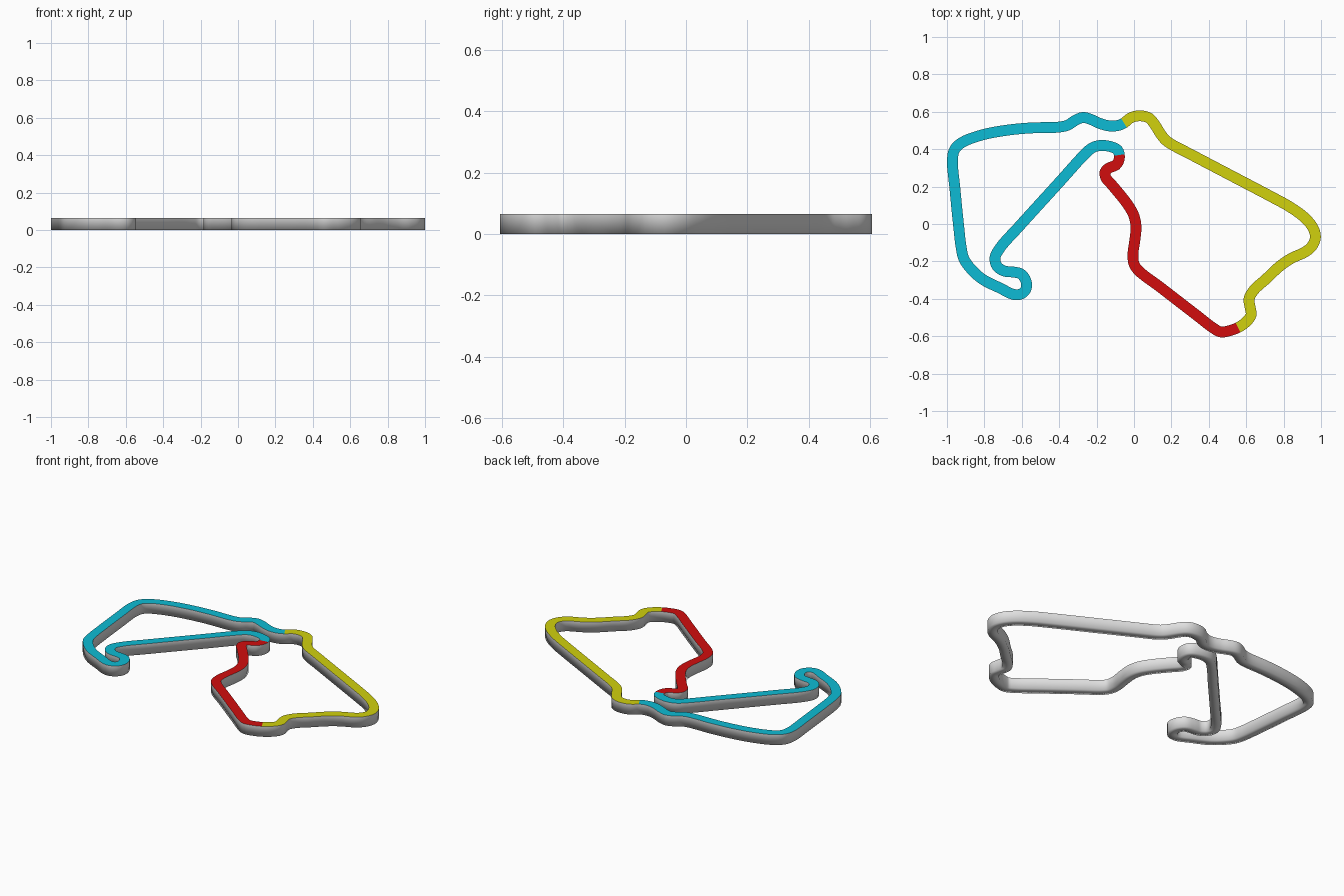
import bpy, bmesh
from mathutils import Vector

if "Cube" in bpy.data.objects:
    bpy.data.objects.remove(bpy.data.objects["Cube"])

UNIT = 187.0          # plan units per scene unit
HALF_W = 5.4 / UNIT   # half the ribbon width
HEIGHT = 0.065
STEP = 0.012          # spacing of cross-sections

# Centreline of the circuit, one list per coloured sector
sector_1 = [(-10, 101), (-3, 106.3), (6, 108.2), (15, 106), (21, 99), (26, 91), (31, 84.5),
            (37, 80), (56, 70), (96, 49), (136, 28), (156, 17), (171, 6), (179, -4),
            (181.4, -13), (178, -22), (171, -28), (158, -34), (146, -42), (132, -55),
            (120, -66), (115, -75), (116, -83), (117, -91), (112, -98)]
sector_2 = [(104, -103.5), (96, -106.5), (87, -108), (80, -104.5), (61, -90), (26, -63), (5, -47),
            (0, -40), (-1, -30), (1, -15), (2, -3), (0, 8), (-6, 19), (-22, 39),
            (-28, 46), (-29, 52), (-25, 56), (-18, 59), (-15, 64)]
sector_3 = [(-14.7, 69), (-16.5, 74), (-24, 77.5), (-34, 78.5), (-42, 76), (-50, 69), (-74, 42.5),
            (-114, -1.5), (-134, -24), (-139, -34), (-137, -42), (-130, -47), (-121, -48),
            (-113, -50), (-108, -57), (-108, -65), (-113, -70), (-120, -70.5), (-134, -64),
            (-151, -55.5), (-162, -46), (-170, -35), (-173, -22), (-175, -5), (-179, 35),
            (-181.5, 65), (-179, 75), (-171, 82), (-152, 89), (-129, 93.5), (-104, 96),
            (-74, 97), (-66, 99), (-58, 104), (-51, 106.5), (-43, 104.5), (-34, 100.5),
            (-24, 98), (-16, 98.5)]


def material(name, rgb):
    m = bpy.data.materials.new(name)
    m.diffuse_color = (*rgb, 1.0)
    m.use_nodes = True
    m.node_tree.nodes["Principled BSDF"].inputs["Base Color"].default_value = m.diffuse_color
    return m


def spline(p0, p1, p2, p3, t):
    """Centripetal spline between p1 and p2, which keeps straights straight."""
    a = (p1 - p0).length ** 0.5
    b = (p2 - p1).length ** 0.5
    c = (p3 - p2).length ** 0.5
    m1 = (p2 - p1) + b * ((p1 - p0) / a - (p2 - p0) / (a + b))
    m2 = (p2 - p1) + b * ((p3 - p2) / c - (p3 - p1) / (b + c))
    return ((2 * t**3 - 3 * t**2 + 1) * p1 + (t**3 - 2 * t**2 + t) * m1
            + (3 * t**2 - 2 * t**3) * p2 + (t**3 - t**2) * m2)


# Sample the closed centreline, remembering each sample's sector
sectors = [sector_1, sector_2, sector_3]
points = [Vector(p) / UNIT for s in sectors for p in s]
owner = [i + 1 for i, s in enumerate(sectors) for _ in s]
n = len(points)
path, colour = [], []
for i in range(n):
    q = [points[(i + k) % n] for k in (-1, 0, 1, 2)]
    count = min(8, max(3, round((q[2] - q[1]).length / STEP)))
    for k in range(count):
        path.append(spline(*q, k / count))
        colour.append(owner[i])

# Sweep a rectangular section round the loop
bm = bmesh.new()
rings = []
total = len(path)
for i, p in enumerate(path):
    d = (path[(i + 1) % total] - path[i - 1]).normalized()
    side = Vector((-d.y, d.x)) * HALF_W
    left, right = p + side, p - side
    rings.append([bm.verts.new((*left, HEIGHT)), bm.verts.new((*right, HEIGHT)),
                  bm.verts.new((*right, 0)), bm.verts.new((*left, 0))])
for i in range(total):
    a, b = rings[i], rings[(i + 1) % total]
    for k in range(4):
        j = (k + 1) % 4
        f = bm.faces.new((a[k], a[j], b[j], b[k]))
        f.smooth = k != 0
        f.material_index = colour[i] if k == 0 else 0   # only the top is coloured
bmesh.ops.recalc_face_normals(bm, faces=bm.faces)

# Crisp rim between the coloured top and the walls
for e in bm.edges:
    if len({f.smooth for f in e.link_faces}) == 2:
        e.smooth = False

mesh = bpy.data.meshes.new("circuit_ribbon")
bm.to_mesh(mesh)
bm.free()
for m in (material("light grey", (0.75, 0.75, 0.75)),
          material("yellow", (0.64, 0.64, 0.004)),
          material("red", (0.64, 0.004, 0.004)),
          material("cyan", (0.004, 0.50, 0.66))):
    mesh.materials.append(m)
track = bpy.data.objects.new("circuit_ribbon", mesh)
bpy.context.collection.objects.link(track)
